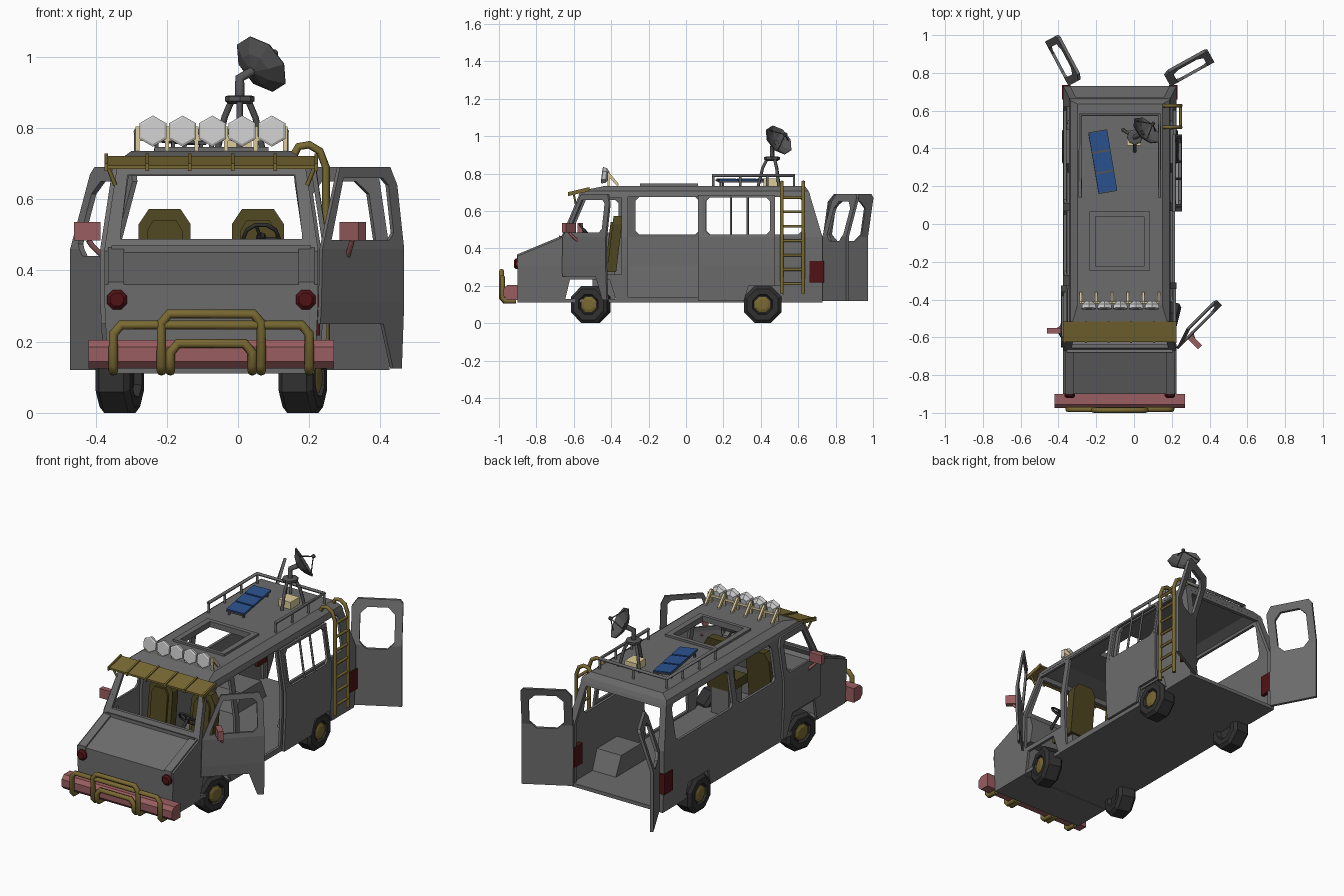
import bpy, bmesh, math
from mathutils import Vector, Matrix
from mathutils.geometry import tessellate_polygon

if "Cube" in bpy.data.objects:
    bpy.data.objects.remove(bpy.data.objects["Cube"])

CX = -0.075  # the van body sits off-centre because a front door is open


def material(name, *rgb):
    m = bpy.data.materials.new(name)
    m.diffuse_color = (*rgb, 1)
    m.use_nodes = True
    m.node_tree.nodes["Principled BSDF"].inputs["Base Color"].default_value = m.diffuse_color
    return m


GREY = material("body grey", .15, .15, .15)
OLIVE = material("olive metal", .19, .14, .032)
SEAT = material("dark olive fabric", .075, .06, .015)
PINK = material("faded red", .32, .11, .115)
RED = material("dark red lens", .08, .006, .008)
LAMP = material("pale lamp", .6, .6, .6)
CREAM = material("cream", .72, .6, .32)
BLUE = material("solar blue", .025, .085, .28)
TYRE = material("tyre black", .03, .03, .03)
DISH = material("dish grey", .09, .09, .09)


def make(name, bm, mat, M=None):
    bmesh.ops.recalc_face_normals(bm, faces=bm.faces)
    me = bpy.data.meshes.new(name)
    bm.to_mesh(me)
    bm.free()
    me.materials.append(mat)
    ob = bpy.data.objects.new(name, me)
    bpy.context.collection.objects.link(ob)
    if M:
        ob.matrix_world = M
    return ob


def loft(name, rings, mat, M=None, closed=False):
    bm = bmesh.new()
    R = [[bm.verts.new(p) for p in r] for r in rings]
    n = len(R[0])
    for a, b in zip(R, R[1:] + ([R[0]] if closed else [])):
        for i in range(n):
            bm.faces.new((a[i], a[(i + 1) % n], b[(i + 1) % n], b[i]))
    if not closed:
        bm.faces.new(R[0])
        bm.faces.new(R[-1])
    return make(name, bm, mat, M)


def prism(name, prof, x0, x1, mat):
    """Extrude a (y, z) profile across x."""
    return loft(name, [[(x, y, z) for y, z in prof] for x in (x0, x1)], mat)


def box(name, c, s, mat, M=None):
    x, y, z = (v / 2 for v in s)
    q = ((-x, -y), (x, -y), (x, y), (-x, y))
    return loft(name, [[(c[0] + a, c[1] + b, c[2] + h) for a, b in q] for h in (-z, z)], mat, M)


def turned(name, prof, n, mat, origin, axis, phase=0.0):
    """Lathe of (height, radius) pairs around an axis."""
    M = Matrix.Translation(origin) @ Vector(axis).to_track_quat('Z', 'Y').to_matrix().to_4x4()
    ang = [phase + math.tau * i / n for i in range(n)]
    return loft(name, [[(r * math.cos(a), r * math.sin(a), h) for a in ang] for h, r in prof], mat, M)


def tube(name, pts, r, mat, M=None, res=1, cyclic=False):
    cu = bpy.data.curves.new(name, 'CURVE')
    cu.dimensions = '3D'
    cu.bevel_depth, cu.bevel_resolution, cu.use_fill_caps = r, res, True
    sp = cu.splines.new('POLY')
    sp.points.add(len(pts) - 1)
    for p, q in zip(sp.points, pts):
        p.co = (*q, 1)
    sp.use_cyclic_u = cyclic
    cu.materials.append(mat)
    ob = bpy.data.objects.new(name, cu)
    bpy.context.collection.objects.link(ob)
    if M:
        ob.matrix_world = M


def panel(name, outline, holes, fn, t0, t1, mat, bends=(), M=None):
    """Flat sheet with holes, folded at the bend heights, thick from t0 to t1."""
    loops = [[Vector((u, v, 0)) for u, v in lp] for lp in [outline] + holes]
    flat = bmesh.new()
    vs = [flat.verts.new(p) for lp in loops for p in lp]
    for tri in tessellate_polygon(loops):
        flat.faces.new([vs[i] for i in tri])
    for b in bends:
        bmesh.ops.bisect_plane(flat, geom=flat.verts[:] + flat.edges[:] + flat.faces[:],
                               dist=1e-5, plane_co=(0, b, 0), plane_no=(0, 1, 0))
    flat.verts.index_update()
    bm = bmesh.new()
    A, B = ([bm.verts.new(fn(v.co.x, v.co.y, t)) for v in flat.verts] for t in (t0, t1))
    for f in flat.faces:
        ids = [v.index for v in f.verts]
        bm.faces.new([A[i] for i in reversed(ids)])
        bm.faces.new([B[i] for i in ids])
    for e in flat.edges:
        if len(e.link_faces) == 1:
            i, j = (v.index for v in e.verts)
            bm.faces.new((A[i], A[j], B[j], B[i]))
    flat.free()
    return make(name, bm, mat, M)


def window(u0, u1, v0, v1, c=.02):
    return [(u0 + c, v0), (u1 - c, v0), (u1, v0 + c), (u1, v1 - c),
            (u1 - c, v1), (u0 + c, v1), (u0, v1 - c), (u0, v0 + c)]


def half(z):  # body half width at a height
    return .29 + .01 * (z - .11) / .2 if z < .31 else .3 - max(0, z - .46) * .152


def side(s):
    return lambda u, v, t: (s * (half(v) + t), u, v)


def lean(z):  # forward lean of the rear end
    return max(0, z - .46) * .3


def swing(x, y, deg):
    h = Matrix.Translation((x, y, 0))
    return h @ Matrix.Rotation(math.radians(deg), 4, 'Z') @ h.inverted()


# Side walls with wheel arches, door openings and windows
BENDS = (.31, .46)
wall = [(-.9, .11), (-.65, .11), (-.62, .235), (-.41, .235), (-.37, .11), (.3, .11), (.325, .2),
        (.505, .2), (.53, .11), (.73, .11), (.73, .46), (.66, .69), (-.57, .69), (-.67, .455), (-.9, .36)]
cab = [(-.645, .26), (-.345, .26), (-.345, .67), (-.55, .67), (-.64, .46)]
rear_win = window(.11, .62, .475, .675)
for s, mid, tag in ((1, [(-.31, .14), (.07, .14), (.07, .675), (-.31, .675)], "right"),
                    (-1, window(-.27, .07, .475, .675), "left")):
    panel(tag + "_wall", wall, [cab, mid, rear_win], side(s), -.015, 0, GREY, BENDS)
    # Front door, swung open on the right side
    M = swing(.3, -.655, -45) if s > 0 else Matrix()
    panel(tag + "_front_door", [(-.655, .25), (-.405, .25), (-.36, .125), (-.325, .125), (-.325, .64),
          (-.345, .69), (-.545, .69), (-.65, .46)],
          [[(-.61, .485), (-.38, .485), (-.36, .505), (-.36, .64), (-.38, .66), (-.535, .66)]],
          side(s), 0, .012, GREY, BENDS, M)
    box(tag + "_mirror", (s * .348, -.565, .51), (.075, .03, .052), PINK, M)
    tube(tag + "_mirror_arm", [(s * .345, -.565, .485), (s * .335, -.56, .47), (s * .3, -.54, .435)], .008, PINK, M)
    # Raised fender strip, lamps, wheel box
    prism(tag + "_fender_strip", [(-.903, .30), (-.903, .368), (-.67, .465), (-.67, .42)], s * .245, s * .29, GREY)
    turned(tag + "_headlight", [(-.02, .03), (.006, .03), (.015, .02)], 8, RED, (s * .265, -.905, .318), (0, -1, 0), .39)
    box(tag + "_tail_light", (s * .283, .698, .275), (.045, .078, .115), RED)
    prism(tag + "_wheel_box", [(.27, .125), (.32, .235), (.5, .235), (.55, .125)], s * .13, s * .284, GREY)
    # Seat: cushion, back and padded centre
    sx = s * .131
    back = lambda u, v, t: (sx + u, -.42 + .12 * (v - .3) + t, v)
    panel(tag + "_seat_back", [(-.073, .28), (.073, .28), (.073, .53), (.045, .572), (-.045, .572), (-.073, .53)],
          [], back, 0, .05, SEAT)
    panel(tag + "_seat_pad", [(-.05, .3), (.05, .3), (.05, .51), (.033, .54), (-.033, .54), (-.05, .51)],
          [], back, -.012, 0, SEAT)
    box(tag + "_seat_cushion", (sx, -.45, .3), (.145, .15, .05), SEAT)
    box(tag + "_seat_base", (sx, -.44, .2), (.11, .12, .15), GREY)
    # Wheels; the front pair is steered
    for y, steer, end in ((-.51, 14, "front"), (.41, 0, "rear")):
        a = math.radians(-steer)
        ax = Vector((s * math.cos(a), s * math.sin(a), 0))
        c = Vector((s * .257, y, .1))
        turned(f"{tag}_{end}_tyre", [(-.03, .05), (-.05, .06), (-.05, .09), (-.035, .108), (.035, .108), (.05, .09),
               (.05, .058), (.035, .052)], 8, TYRE, c, ax, math.pi / 8)
        turned(f"{tag}_{end}_hub", [(.03, .046), (.044, .046), (.05, .03)], 8, OLIVE, c, ax, math.pi / 8)

# Sliding door, pushed back outside the body, with window bars
panel("sliding_door", [(.065, .12), (.31, .12), (.335, .2), (.475, .2), (.475, .685), (.065, .685)],
      [window(.105, .45, .475, .672)], side(1), .014, .028, GREY, BENDS)
for y in (.09, .24, .33, .46):
    tube("window_bar", [(half(.47) + .024, y, .47), (half(.68) + .024, y, .68)], .006, GREY)

# Nose, floor, dashboard, windscreen frame
prism("nose", [(-.9, .11), (-.9, .36), (-.67, .455), (-.67, .11)], -.288, .288, GREY)
box("floor", (0, .03, .12), (.575, 1.39, .02), GREY)
prism("dashboard", [(-.68, .3), (-.68, .47), (-.62, .45), (-.6, .38), (-.62, .3)], -.28, .28, GREY)
panel("windscreen_frame", [(-.3, .455), (.3, .455), (.265, .69), (-.265, .69)],
      [[(-.255, .488), (.255, .488), (.255, .5), (.235, .668), (-.235, .668), (-.255, .5)]],
      lambda u, v, t: (u, -.67 + (v - .455) * .426 + t, v), 0, .018, GREY)
turned("steering_wheel_hub", [(-.01, .014), (.01, .014)], 8, TYRE, (.14, -.54, .49), (0, .8, .6))
ring = [Vector((.14, -.54, .49)) + .05 * Vector((math.cos(a), -.6 * math.sin(a), .8 * math.sin(a)))
        for a in [math.tau * i / 10 for i in range(10)]]
tube("steering_wheel_rim", ring, .006, TYRE, cyclic=True)
for i in (0, 3, 7):
    tube("steering_spoke", [(.14, -.54, .49), ring[i]], .005, TYRE)
tube("steering_column", [(.14, -.54, .49), (.14, -.62, .42)], .009, TYRE)

# Rear frame and two open rear doors
panel("rear_frame", [(-.29, .11), (.29, .11), (.3, .31), (.3, .46), (.265, .69), (-.265, .69), (-.3, .46), (-.3, .31)],
      [[(-.262, .13), (.262, .13), (.262, .46), (.232, .665), (-.232, .665), (-.262, .46)]],
      lambda u, v, t: (u, .73 - lean(v) + t, v), -.02, 0, GREY, (.46,))
for s, deg, tag in ((-1, 118, "left"), (1, -151, "right")):
    panel(tag + "_rear_door", [(0, .12), (.265, .12), (.265, .67), (.25, .69), (.03, .69), (0, .65)],
          [window(.045, .225, .44, .65, .035)],
          lambda u, v, t: (s * (.265 - u), .735 - lean(v) + t, v), -.008, .008, GREY, (.46,), swing(s * .265, .735, deg))


# Roof shell with open skylight and its raised frame
def rect(x, y0, y1, z):
    return [(-x, y0, z), (x, y0, z), (x, y1, z), (-x, y1, z)]


loft("roof", [rect(.268, -.575, .665, .685), rect(.262, -.56, .655, .708), rect(.225, -.43, .635, .735),
     rect(.128, -.225, .04, .735), rect(.128, -.225, .04, .715), rect(.2, -.43, .62, .715)], GREY, closed=True)
loft("skylight_frame", [rect(.16, -.245, .065, .73), rect(.16, -.245, .065, .747),
     rect(.128, -.225, .04, .747), rect(.128, -.225, .04, .72)], GREY, closed=True)

# Sun visor with ribs and hooks
prism("sun_visor", [(-.625, .685), (-.515, .712), (-.515, .722), (-.625, .695)], -.3, .3, OLIVE)
for x in (-.295, -.18, -.06, .06, .18, .295):
    prism("visor_rib", [(-.63, .68), (-.52, .705), (-.515, .728), (-.63, .701)], x - .005, x + .005, OLIVE)
for s in (-1, 1):
    tube("visor_hook", [(s * .29, -.6, .69), (s * .27, -.59, .64)], .006, OLIVE)

# Roof lamps on cream brackets
for i in range(5):
    turned("roof_lamp", [(-.025, .02), (-.008, .04), (.012, .044), (.016, .037)], 6, LAMP,
           ((i - 2) * .0835 + .003, -.435, .79), (0, -1, .12), math.pi / 6)
for i in range(6):
    x = (i - 2.5) * .083
    prism("lamp_bracket", [(-.42, .735), (-.42, .805), (-.41, .805), (-.36, .745), (-.36, .735), (-.372, .737),
          (-.41, .78), (-.41, .735)], x - .006, x + .006, CREAM)
box("lamp_bar", (0, -.415, .77), (.42, .01, .012), CREAM)

# Bumper and bull bar
prism("bumper", [(-.975, .145), (-.975, .185), (-.955, .205), (-.9, .205), (-.9, .125), (-.955, .125)], -.345, .345, PINK)
for w, top, y in ((.275, .247, -.982), (.14, .278, -.986), (.115, .195, -.986)):
    half_bar = [(w, -.91, .118), (w, y + .015, .118), (w, y, .135), (w, y, top - .025), (w - .022, y, top)]
    tube("bull_bar", half_bar + [(-x, b, z) for x, b, z in reversed(half_bar)], .0135, OLIVE, res=2)

# Side ladder hooked over the roof
for y in (.513, .627):
    tube("ladder_rail", [(.322, y, .16), (.322, y, .69), (.305, y, .735), (.275, y, .753), (.245, y, .748),
         (.232, y, .725)], .011, OLIVE)
for i in range(7):
    tube("ladder_rung", [(.322, .513, .21 + .077 * i), (.322, .627, .21 + .077 * i)], .008, OLIVE)

# Roof rack
tube("rack_rail", [(-.21, .14, .79), (-.21, .578, .79), (.21, .578, .79), (.21, .14, .79)], .009, GREY)
for x, y in [(s * .21, y) for s in (-1, 1) for y in (.145, .29, .435, .578)] + [(0, .578)]:
    tube("rack_post", [(x, y, .72), (x, y, .79)], .007, GREY)

# Solar panel in three sections
P = Matrix.Translation((-.09, .33, .765)) @ Matrix.Rotation(math.radians(9.5), 4, 'Z') @ Matrix.Rotation(.08, 4, 'Y')
box("solar_tray", (0, 0, -.004), (.1, .33, .008), DISH, P)
for i in (-1, 0, 1):
    box("solar_cells", (0, i * .11, .002), (.1, .1, .008), BLUE, P)
for x in (-.04, .04):
    for y in (-.14, .14):
        box("solar_leg", (x, y, -.022), (.01, .01, .036), DISH, P)

# Satellite dish on a tripod with a cream box
box("dish_control_box", (.075, .455, .755), (.075, .08, .04), CREAM)
for a in (.5, 2.6, 4.7):
    d = Vector((math.cos(a), math.sin(a), 0))
    tube("tripod_leg", [Vector((.08, .46, .73)) + d * .075, Vector((.08, .46, .83)) + d * .05,
         Vector((.08, .46, .875)) + d * .028], .009, DISH)
turned("tripod_head", [(0, .03), (.008, .042), (.02, .042), (.024, .03)], 8, DISH, (.08, .46, .868), (0, 0, 1))
tube("dish_mast", [(.08, .46, .88), (.08, .46, .94), (.125, .485, .965)], .014, DISH)
n = Vector((.6, .6, .5)).normalized()
c = Vector((.135, .49, .975))
turned("dish", [(-.03, .012), (-.018, .05), (.008, .09), (.012, .088), (-.01, .048), (-.022, .005)], 8, DISH, c, n)
q = n.to_track_quat('Z', 'Y')
for i in range(3):
    a = math.tau * i / 3
    tube("feed_strut", [c + q @ Vector((.075 * math.cos(a), .075 * math.sin(a), .005)), c + n * .065], .003, DISH)
turned("dish_feed", [(-.008, .01), (.01, .01)], 6, DISH, c + n * .065, n)

# Shift everything so the whole model is centred
for ob in bpy.data.objects:
    ob.location.x += CX
